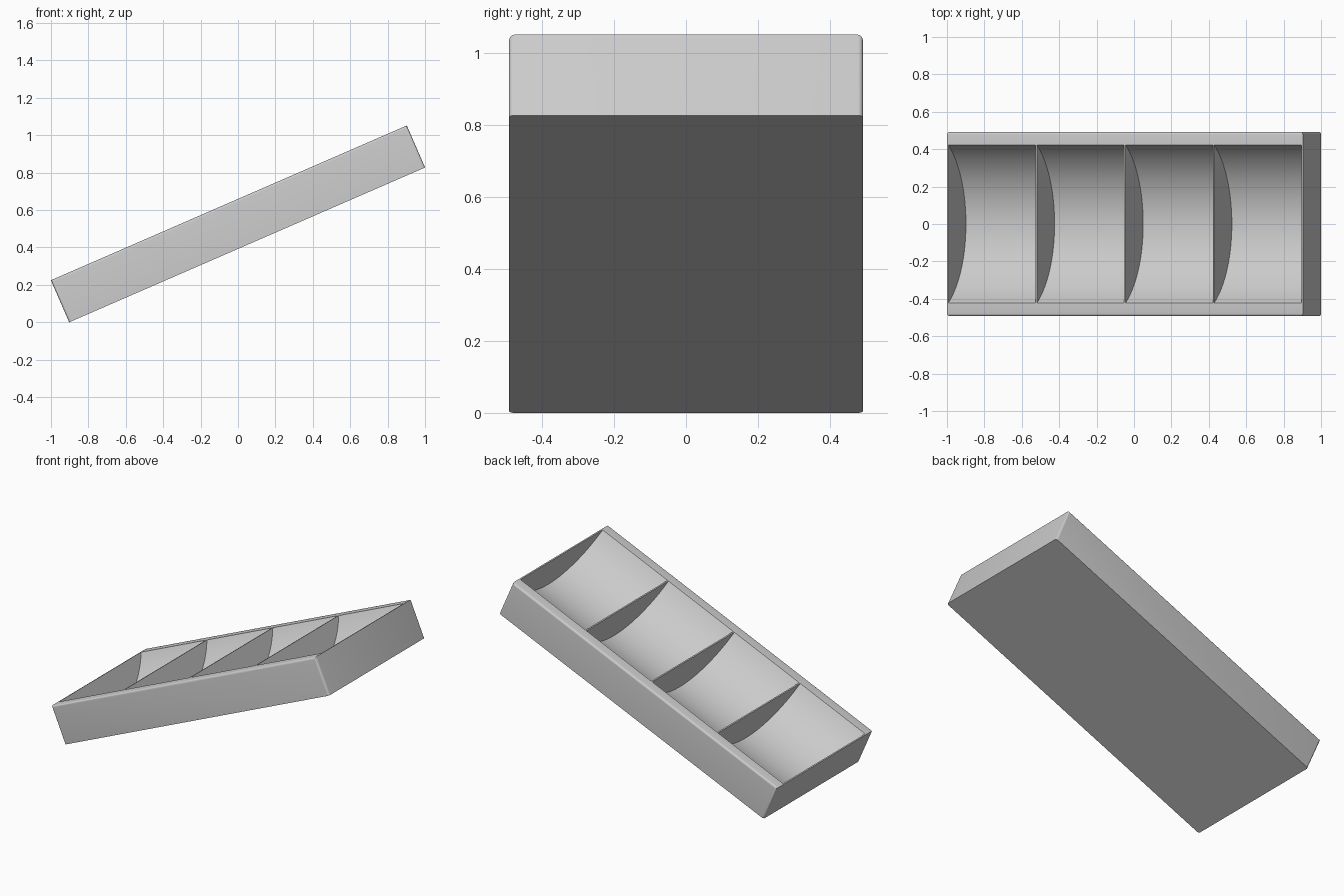
import bpy, bmesh, math
from mathutils import Matrix

if "Cube" in bpy.data.objects:
    bpy.data.objects.remove(bpy.data.objects["Cube"])

LENGTH, WIDTH, HEIGHT = 2.075, 0.985, 0.245
TILT = math.radians(23.5)
WALL = 0.008            # thin end walls and dividers
BAYS = 4
HALF, DEPTH = 0.422, 0.237   # half width and depth of each scooped bay

grey = bpy.data.materials.new("light grey")
grey.diffuse_color = (0.6, 0.6, 0.6, 1)
grey.use_nodes = True
grey.node_tree.nodes["Principled BSDF"].inputs["Base Color"].default_value = grey.diffuse_color


def add_object(name, bm):
    bmesh.ops.recalc_face_normals(bm, faces=bm.faces)
    mesh = bpy.data.meshes.new(name)
    bm.to_mesh(mesh)
    bm.free()
    mesh.materials.append(grey)
    obj = bpy.data.objects.new(name, mesh)
    bpy.context.collection.objects.link(obj)
    return obj


# Tray block: rounded along the long top edges and the upright corners
bm = bmesh.new()
bmesh.ops.create_cube(bm, size=1, matrix=Matrix.Diagonal((LENGTH, WIDTH, HEIGHT, 1)))
soft = []
for e in bm.edges:
    a, b = (v.co for v in e.verts)
    upright = abs(a.z - b.z) > 0.1
    long_top = abs(a.x - b.x) > 0.1 and a.z > 0
    if upright or long_top:
        soft.append(e)
bmesh.ops.bevel(bm, geom=soft, offset=0.014, segments=4, profile=0.5, affect='EDGES')
tray = add_object("tray", bm)

# Bay cutters: circular-arc scoops, separated by thin dividers
radius = (HALF ** 2 + DEPTH ** 2) / (2 * DEPTH)
sweep = math.asin(HALF / radius)
top = HEIGHT / 2
profile = [(-HALF, top + 0.1)]
for i in range(49):
    a = sweep * (i / 24 - 1)
    profile.append((radius * math.sin(a), top - DEPTH + radius * (1 - math.cos(a))))
profile.append((HALF, top + 0.1))

bay = (LENGTH - WALL * (BAYS + 1)) / BAYS
bm = bmesh.new()
for k in range(BAYS):
    x = -LENGTH / 2 + WALL + k * (bay + WALL)
    face = bm.faces.new([bm.verts.new((x, y, z)) for y, z in profile])
    ext = bmesh.ops.extrude_face_region(bm, geom=[face], use_keep_orig=True)
    moved = [g for g in ext["geom"] if isinstance(g, bmesh.types.BMVert)]
    bmesh.ops.translate(bm, verts=moved, vec=(bay, 0, 0))
cutter = add_object("bay_cutter", bm)
cutter.hide_render = True

# Hollow out the bays
mod = tray.modifiers.new("bays", 'BOOLEAN')
mod.operation = 'DIFFERENCE'
mod.solver = 'EXACT'
mod.object = cutter
bpy.context.view_layer.objects.active = tray
tray.select_set(True)
bpy.ops.object.modifier_apply(modifier=mod.name)
bpy.data.objects.remove(cutter)

# Tilt the tray and rest its lower edge on the ground
tray.data.transform(Matrix.Rotation(-TILT, 4, 'Y'))
lowest = min(v.co.z for v in tray.data.vertices)
tray.data.transform(Matrix.Translation((0, 0, -lowest)))
bpy.ops.object.shade_smooth_by_angle(angle=math.radians(30))
